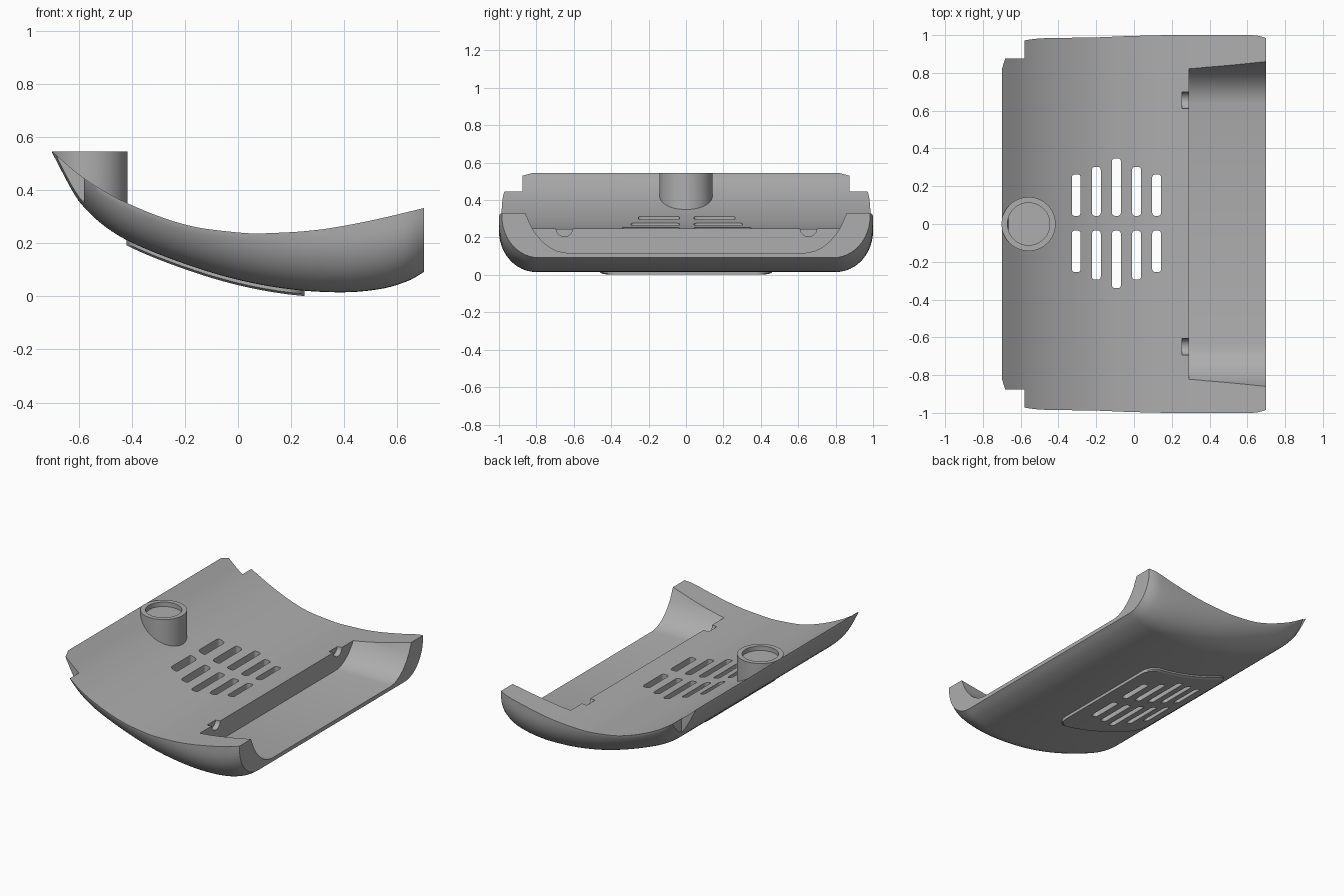
import bpy, bmesh, math
from mathutils import Vector

cube = bpy.data.objects.get("Cube")
if cube:
    bpy.data.objects.remove(cube, do_unlink=True)

grey = bpy.data.materials.new("plain_grey")
grey.use_nodes = True
COLOUR = (0.42, 0.42, 0.42, 1)
grey.diffuse_color = COLOUR
grey.node_tree.nodes["Principled BSDF"].inputs["Base Color"].default_value = COLOUR

# Side profile of the curved shell
TOP = [(-.7, .545), (-.58, .445), (-.42, .352), (-.2, .27), (0, .24),
       (.1, .237), (.3, .25), (.5, .285), (.7, .332)]
BOTTOM = [(-.7, .541), (-.62, .39), (-.58, .335), (-.5, .262), (-.4, .202), (-.2, .122),
          (0, .062), (.2, .026), (.4, .015), (.55, .03), (.65, .062), (.7, .092)]


def curve(points, x):
    """Smooth height along a list of points."""
    slopes = []
    for i in range(len(points)):
        a, b = points[max(i - 1, 0)], points[min(i + 1, len(points) - 1)]
        slopes.append((b[1] - a[1]) / (b[0] - a[0]))
    i = 0
    while i < len(points) - 2 and x > points[i + 1][0]:
        i += 1
    (x0, z0), (x1, z1) = points[i], points[i + 1]
    h = x1 - x0
    t = min(max((x - x0) / h, 0), 1)
    return ((2*t**3 - 3*t**2 + 1) * z0 + (t**3 - 2*t**2 + t) * h * slopes[i]
            + (3*t**2 - 2*t**3) * z1 + (t**3 - t**2) * h * slopes[i + 1])


def top(x):
    return curve(TOP, x)


def bottom(x):
    return curve(BOTTOM, x)


def finish(name, bm):
    bmesh.ops.recalc_face_normals(bm, faces=bm.faces)
    mesh = bpy.data.meshes.new(name)
    bm.to_mesh(mesh)
    bm.free()
    mesh.materials.append(grey)
    obj = bpy.data.objects.new(name, mesh)
    bpy.context.collection.objects.link(obj)
    return obj


def loft(name, rings):
    """Closed solid through equal rings of points."""
    bm = bmesh.new()
    loops = [[bm.verts.new(p) for p in ring] for ring in rings]
    n = len(loops[0])
    for a, b in zip(loops, loops[1:]):
        for i in range(n):
            j = (i + 1) % n
            bm.faces.new((a[i], a[j], b[j], b[i]))
    bm.faces.new(loops[0])
    bm.faces.new(loops[-1][::-1])
    return finish(name, bm)


def cut(obj, cutter):
    mod = obj.modifiers.new("cut", 'BOOLEAN')
    mod.operation = 'DIFFERENCE'
    mod.solver = 'EXACT'
    mod.object = cutter
    cutter.hide_render = True
    bpy.context.view_layer.objects.active = obj
    bpy.ops.object.modifier_apply(modifier=mod.name)


def box(name, lo, hi):
    return loft(name, [[(x, lo[1], lo[2]), (x, hi[1], lo[2]), (x, hi[1], hi[2]), (x, lo[1], hi[2])]
                       for x in (lo[0], hi[0])])


def discard(*objs):
    for o in objs:
        bpy.data.objects.remove(o, do_unlink=True)


# Shell: flat across the top, rounded lower corners
def shell_ring(x):
    zt, zb = top(x), bottom(x)
    rise = min(.22, max(zt - zb - .003, .001))
    limit = math.acos(1 - rise / .22)
    shrink = 1 - .016 * max(0, (x - .62) / .08) ** 2
    half = []
    for i in range(13):
        a = limit * i / 12
        half.append(((.8 + .2 * math.sin(a)) * shrink, zb + .22 * (1 - math.cos(a))))
    half.append((half[-1][0], zt))
    return [(x, y, z) for y, z in half] + [(x, -y, z) for y, z in reversed(half)]


STEPS = 56
shell = loft("shell", [shell_ring(-.7 + 1.4 * i / STEPS) for i in range(STEPS + 1)])

# Notches at the two raised corners
for s in (-1, 1):
    ys = sorted((s * .875, s * 1.2))
    notch = box("corner_notch_cutter", (-1, ys[0], -.2), (-.58, ys[1], 1))
    cut(shell, notch)
    discard(notch)

# Wide recess open at the low end
side = [(.64, .118), (.685, .126), (.73, .148), (.77, .18), (.805, .222),
        (.83, .262), (.86, .332), (.91, .5)]
outline = side + [(-y, z) for y, z in reversed(side)]
recess = loft("recess_cutter", [[(x, y, z) for y, z in outline] for x in (.29, 1)])
cut(shell, recess)
discard(recess)

# Half-round hinge seats in the recess wall
for y in (-.65, .655):
    rings = [[(x, y + .045 * math.cos(a * math.tau / 24), .25 + .045 * math.sin(a * math.tau / 24))
              for a in range(24)] for x in (.255, .32)]
    seat = loft("hinge_seat_cutter", rings)
    cut(shell, seat)
    discard(seat)


# Raised grille pad following the underside
def pad_ring(x):
    lo, hi, r = -.42, .25, .09
    d = min(x - lo, hi - x)
    half = .435 + .035 * (x - lo) / (hi - lo)
    if d < r:
        half -= r - math.sqrt(max(r * r - (r - d) ** 2, 0))
    z = bottom(x)
    pts = [(half, z + .015), (half, z - .012), (half - .012, z - .02)]
    return [(x, y, h) for y, h in pts] + [(x, -y, h) for y, h in reversed(pts)]


pad = loft("grille_pad", [pad_ring(-.085 - .335 * math.cos(math.pi * i / 40)) for i in range(41)])


# Vent slots through shell and pad
def slot(x, y0, y1, w=.047, r=.016):
    pts = []
    for k, (sx, sy) in enumerate([(1, 1), (-1, 1), (-1, -1), (1, -1)]):
        cx = x + sx * (w / 2 - r)
        cy = (y1 - r) if sy > 0 else (y0 + r)
        for j in range(5):
            a = math.pi / 2 * (k + j / 4)
            pts.append((cx + r * math.cos(a), cy + r * math.sin(a)))
    return loft("vent_cutter", [[(px, py, z) for px, py in pts] for z in (-.3, .8)])


for i, length in enumerate((.22, .26, .305, .26, .22)):
    x = -.306 + .1065 * i
    for y0, y1 in ((.043, .043 + length), (-.035 - length, -.035)):
        vent = slot(x, y0, y1)
        cut(shell, vent)
        cut(pad, vent)
        discard(vent)

# Round boss with a shallow socket, its foot sunk into the shell
CX, R, RIM, N = -.558, .143, .112, 64


def circle(r, z):
    pts = []
    for k in range(N):
        a = math.tau * k / N
        x = CX + r * math.cos(a)
        pts.append((x, r * math.sin(a), z(x) if callable(z) else z))
    return pts


def foot(x):
    return top(x) * .7 + bottom(x) * .3 - .002


boss = loft("boss", [circle(R, foot), circle(R, .545), circle(RIM, .545), circle(RIM, .515)])

# Shading with crisp edges
bpy.ops.object.select_all(action='DESELECT')
for obj in (shell, pad, boss):
    obj.select_set(True)
bpy.context.view_layer.objects.active = shell
bpy.ops.object.shade_smooth_by_angle(angle=math.radians(30))
